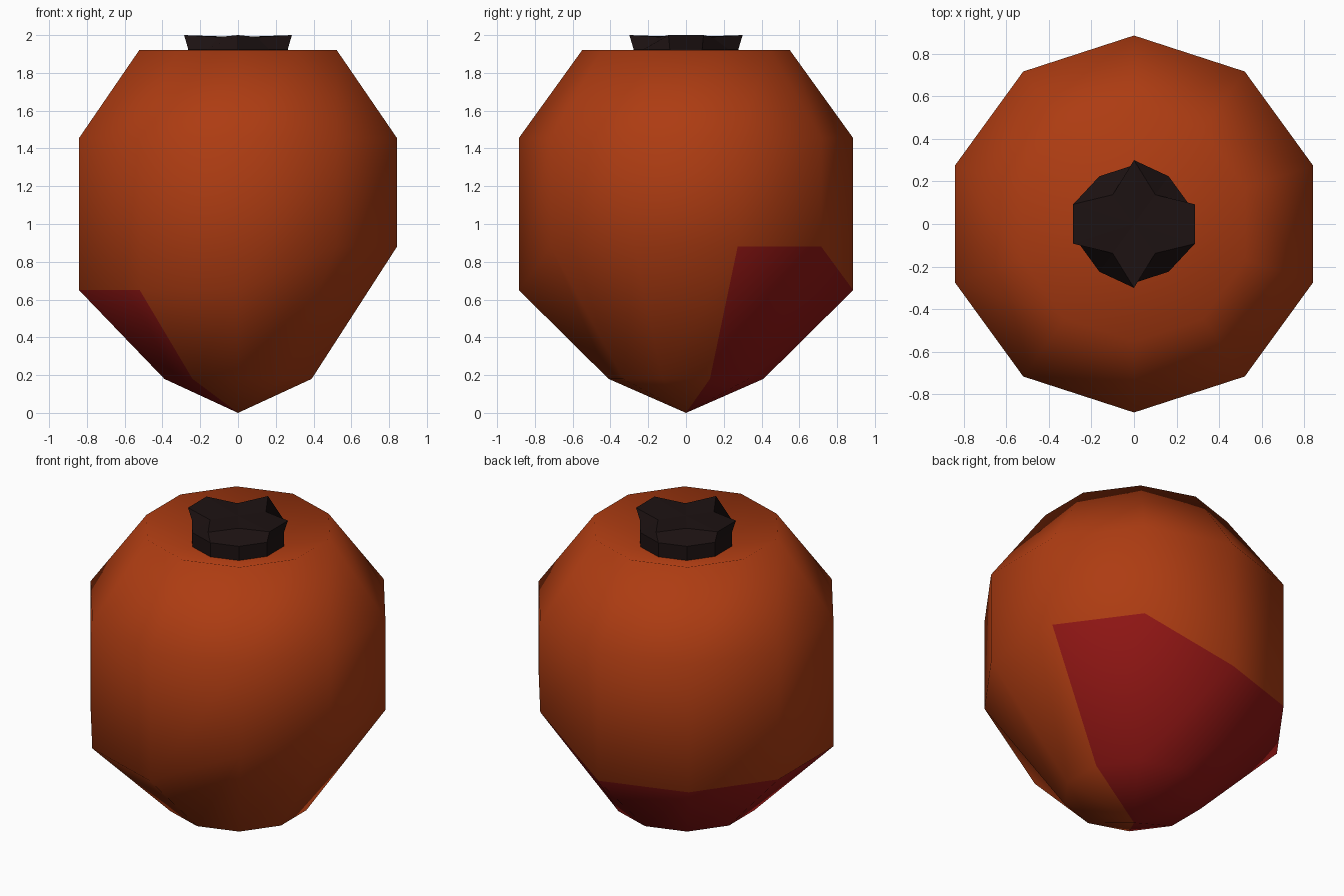
import bpy
from math import cos, sin, radians

if "Cube" in bpy.data.objects:
    bpy.data.objects.remove(bpy.data.objects["Cube"])

SIDES = 10


def material(name, rgb):
    m = bpy.data.materials.new(name)
    m.diffuse_color = (*rgb, 1)
    m.use_nodes = True
    m.node_tree.nodes["Principled BSDF"].inputs["Base Color"].default_value = m.diffuse_color
    return m


def ring(points):
    """Ten points from (radius, z) pairs, starting at 18 degrees."""
    return [(r * cos(radians(18 + 36 * i)), r * sin(radians(18 + 36 * i)), z)
            for i, (r, z) in enumerate(points)]


def loft(name, rings, end_a, end_b, mats):
    """Skin the rings in order and close both ends onto centre points."""
    verts = [v for r in rings for v in ring(r)]
    a, b = len(verts), len(verts) + 1
    verts += [(0, 0, end_a), (0, 0, end_b)]
    last = (len(rings) - 1) * SIDES
    faces = []
    for i in range(SIDES):
        j = (i + 1) % SIDES
        faces.append((a, j, i))
        for k in range(0, last, SIDES):
            faces.append((k + i, k + j, k + SIDES + j, k + SIDES + i))
        faces.append((last + i, last + j, b))
    mesh = bpy.data.meshes.new(name)
    mesh.from_pydata(verts, [], faces)
    for m in mats:
        mesh.materials.append(m)
    obj = bpy.data.objects.new(name, mesh)
    bpy.context.collection.objects.link(obj)
    return obj


orange = material("orange_skin", (0.42, 0.045, 0.006))
red = material("red_blush", (0.28, 0.008, 0.007))
dark = material("dark_stem", (0.012, 0.006, 0.006))

# Fruit body: tapered base (raised on the +x side), straight sides, sunken top
RAISED = (0, 1, 8, 9)
belly = [(0.885, 0.88 if i in RAISED else 0.65) for i in range(SIDES)]
body = loft("fruit_body",
            [[(0.41, 0.18)] * SIDES, belly, [(0.885, 1.455)] * SIDES,
             [(0.55, 1.92)] * SIDES],
            0.0, 1.75, [orange, red])

# Red blush on six of the lower sectors
per_sector = 5
for p in body.data.polygons:
    sector, row = divmod(p.index, per_sector)
    p.material_index = 1 if sector < 6 and row < 2 else 0
    p.use_smooth = True

# Stem cap: short drum with six flared tips and four notches
NOTCHES = (1, 3, 6, 8)
crown = [(0.17, 1.99) if i in NOTCHES else (0.30, 2.0) for i in range(SIDES)]
loft("stem_cap",
     [[(0.277, 1.80)] * SIDES, [(0.277, 1.925)] * SIDES, crown],
     1.80, 1.99, [dark])
